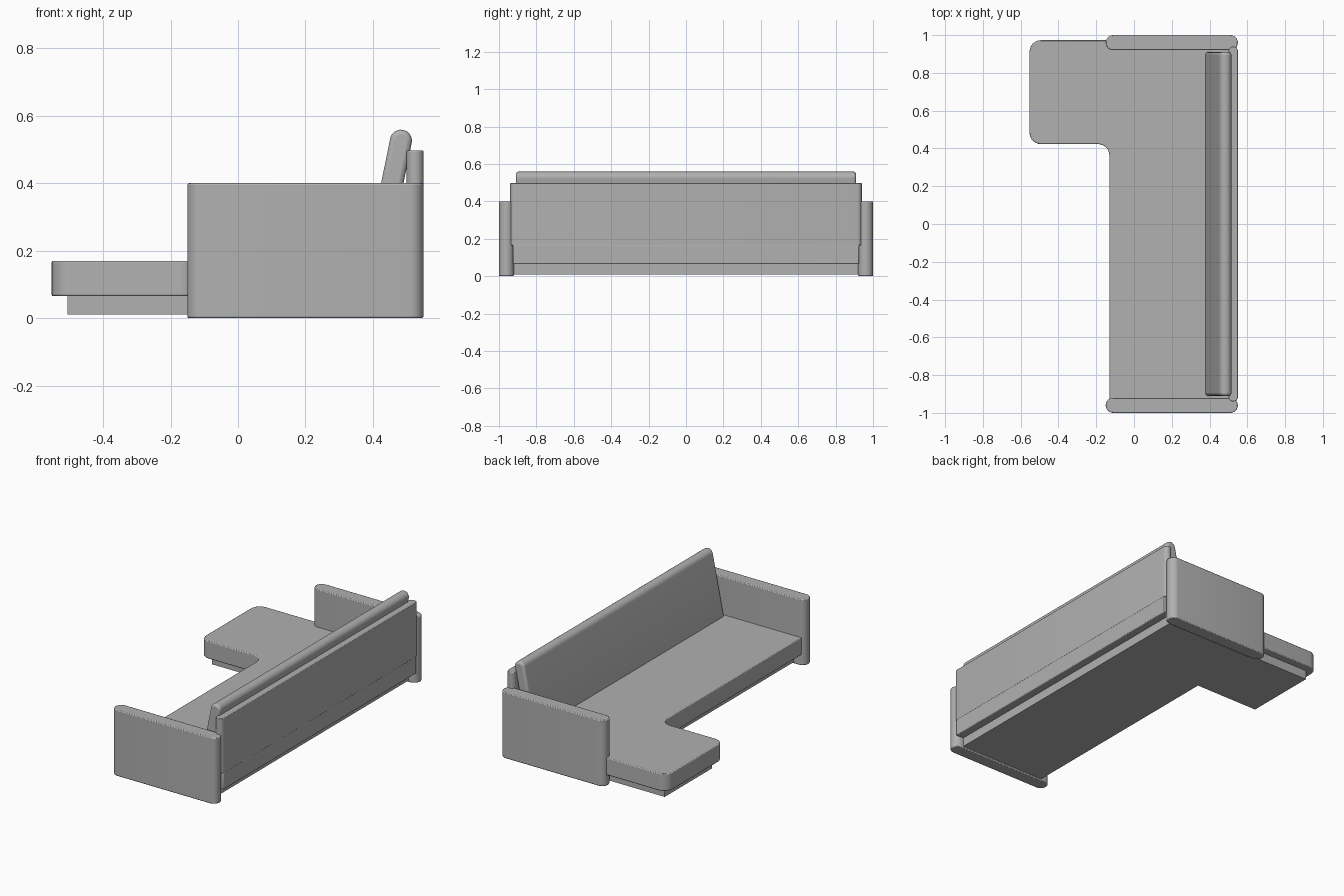
import bpy, bmesh, math
from mathutils import Vector

if "Cube" in bpy.data.objects:
    bpy.data.objects.remove(bpy.data.objects["Cube"])

# Dark grey upholstery
fabric = bpy.data.materials.new("grey_fabric")
fabric.diffuse_color = (0.44, 0.44, 0.44, 1)
fabric.use_nodes = True
fabric.node_tree.nodes["Principled BSDF"].inputs["Base Color"].default_value = fabric.diffuse_color


def rounded(points, steps=6):
    """Outline from (u, v, radius) corners, each replaced by an arc."""
    out = []
    n = len(points)
    for i, (u, v, r) in enumerate(points):
        p = Vector((u, v))
        if r == 0:
            out.append(p)
            continue
        a = (Vector(points[i - 1][:2]) - p).normalized()
        b = (Vector(points[(i + 1) % n][:2]) - p).normalized()
        half = a.angle(b) / 2
        centre = p + (a + b).normalized() * r / math.sin(half)
        start = p + a * r / math.tan(half) - centre
        end = p + b * r / math.tan(half) - centre
        for k in range(steps + 1):
            q = centre + start.slerp(end, k / steps).normalized() * r
            if not out or (q - out[-1]).length > 1e-3:
                out.append(q)
    if (out[0] - out[-1]).length < 1e-3:
        out.pop()
    return out


def prism(name, points, lo, hi, axis="z", bevel=0.005, segments=2):
    """Extrude a rounded outline along z (outline xy) or y (outline xz)."""
    bm = bmesh.new()
    place = (lambda p, w: (p.x, p.y, w)) if axis == "z" else (lambda p, w: (p.x, w, p.y))
    outline = rounded(points)
    bottom = [bm.verts.new(place(p, lo)) for p in outline]
    top = [bm.verts.new(place(p, hi)) for p in outline]
    bm.faces.new(bottom)
    bm.faces.new(top)
    n = len(outline)
    for i in range(n):
        j = (i + 1) % n
        bm.faces.new((bottom[i], bottom[j], top[j], top[i]))
    bmesh.ops.recalc_face_normals(bm, faces=bm.faces)
    mesh = bpy.data.meshes.new(name)
    bm.to_mesh(mesh)
    bm.free()
    mesh.materials.append(fabric)
    obj = bpy.data.objects.new(name, mesh)
    bpy.context.collection.objects.link(obj)
    if bevel:
        mod = obj.modifiers.new("soft_edges", "BEVEL")
        mod.width = bevel
        mod.segments = segments
        mod.limit_method = "ANGLE"
        mod.angle_limit = math.radians(40)
        mod.use_clamp_overlap = False
    return obj


def box_outline(x0, x1, y0, y1, r):
    return [(x0, y0, r), (x1, y0, r), (x1, y1, r), (x0, y1, r)]


# Two arms with fully rounded ends
for side, y in (("front", -0.96), ("rear", 0.96)):
    prism(side + "_arm", box_outline(-0.15, 0.55, y - 0.04, y + 0.04, 0.04), 0, 0.40)

# L-shaped seat with chaise, stepping inwards inside the rear arm
prism("seat", [(-0.13, -0.925, 0), (0.55, -0.925, 0), (0.55, 0.925, 0),
               (0.0, 0.925, 0), (0.0, 0.973, 0), (-0.553, 0.973, 0.06),
               (-0.553, 0.423, 0.06), (-0.13, 0.423, 0.06)], 0.065, 0.17)

# Recessed plinth below the seat
prism("plinth", [(-0.08, -0.925, 0), (0.50, -0.925, 0), (0.50, 0.925, 0),
                 (-0.505, 0.925, 0), (-0.505, 0.473, 0), (-0.08, 0.473, 0)],
      0.01, 0.07, bevel=0)

# Back panel standing on the rear of the seat
prism("back_panel", box_outline(0.50, 0.55, -0.94, 0.94, 0.025), 0.165, 0.497,
      bevel=0.003)

# Leaning back cushion with a rounded top
prism("back_cushion", [(0.376, 0.16, 0), (0.442, 0.16, 0),
                       (0.5215, 0.5515, 0.0322), (0.4575, 0.5645, 0.0322)],
      -0.91, 0.91, axis="y", bevel=0.014, segments=3)

# Smooth shading with sharp edges kept
bpy.ops.object.select_all(action="DESELECT")
for obj in bpy.context.collection.objects:
    obj.select_set(True)
    bpy.context.view_layer.objects.active = obj
bpy.ops.object.shade_smooth_by_angle(angle=math.radians(30))
